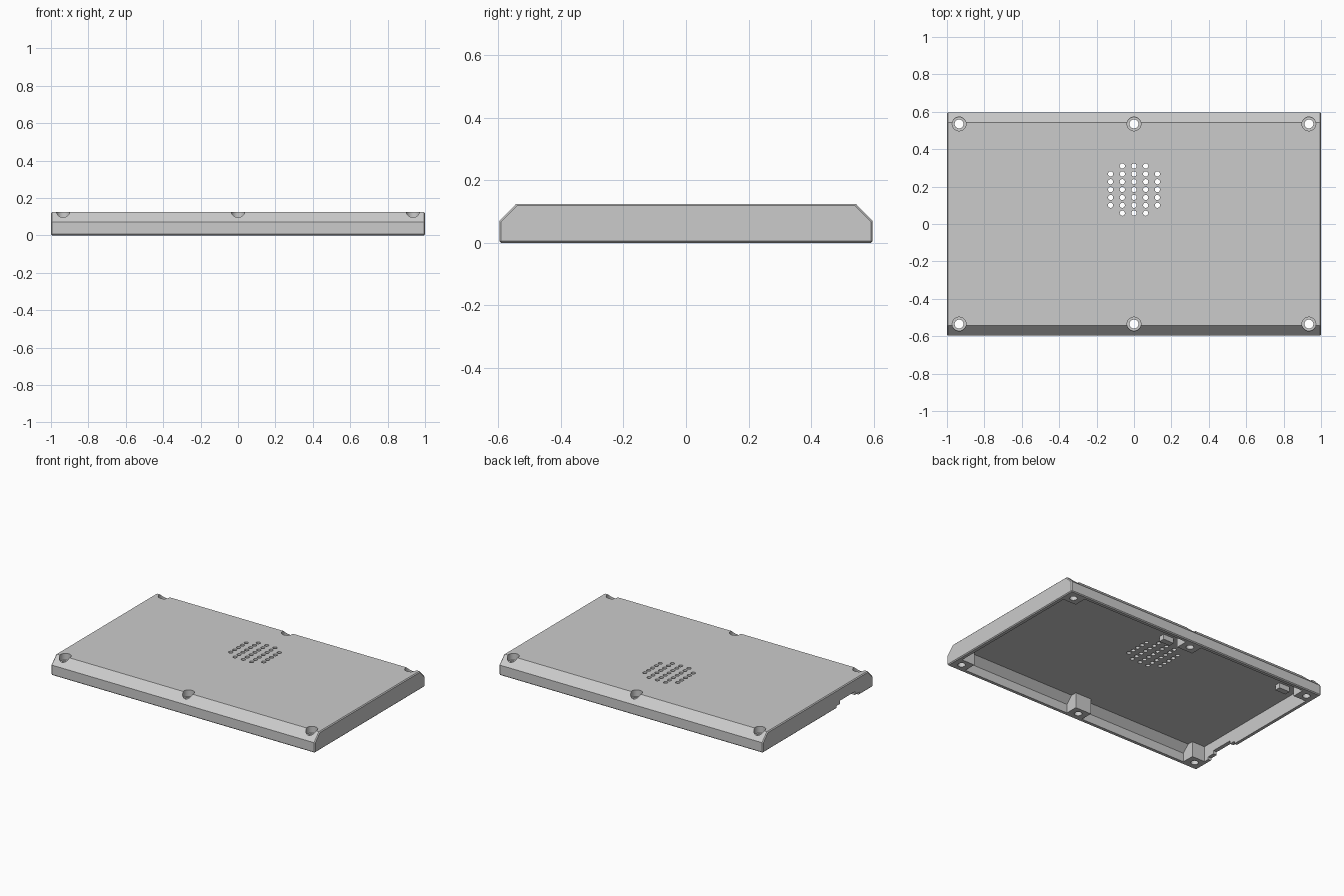
import bpy, bmesh, math
from mathutils import Matrix, Vector

cube = bpy.data.objects.get("Cube")
if cube:
    bpy.data.objects.remove(cube, do_unlink=True)

grey = bpy.data.materials.new("plain grey")
grey.use_nodes = True
COLOUR = (0.6, 0.6, 0.6, 1)
grey.diffuse_color = COLOUR
grey.node_tree.nodes["Principled BSDF"].inputs["Base Color"].default_value = COLOUR

SCREWS = [(x, y) for x in (-0.935, 0, 0.935) for y in (-0.535, 0.535)]


def finish(bm, name):
    bmesh.ops.recalc_face_normals(bm, faces=bm.faces)
    mesh = bpy.data.meshes.new(name)
    bm.to_mesh(mesh)
    bm.free()
    mesh.materials.append(grey)
    obj = bpy.data.objects.new(name, mesh)
    bpy.context.collection.objects.link(obj)
    return obj


def extrude_x(name, profile, half):
    """Extrude a mirrored (y, z) half profile along x."""
    bm = bmesh.new()
    points = profile + [(-y, z) for y, z in reversed(profile)]
    face = bm.faces.new([bm.verts.new((-half, y, z)) for y, z in points])
    new = bmesh.ops.extrude_face_region(bm, geom=[face])["geom"]
    bmesh.ops.translate(bm, vec=(2 * half, 0, 0),
                        verts=[v for v in new if isinstance(v, bmesh.types.BMVert)])
    return finish(bm, name)


def box(bm, lo, hi):
    lo, hi = Vector(lo), Vector(hi)
    bmesh.ops.create_cube(bm, size=1, matrix=Matrix.Translation((lo + hi) / 2)
                          @ Matrix.Diagonal((*(hi - lo), 1)))


def cylinder(bm, x, y, r, z0, z1, sides):
    bmesh.ops.create_cone(bm, cap_ends=True, segments=sides, radius1=r, radius2=r,
                          depth=z1 - z0, matrix=Matrix.Translation((x, y, (z0 + z1) / 2)))


def apply(obj, mod):
    bpy.context.view_layer.objects.active = obj
    bpy.ops.object.modifier_apply(modifier=mod.name)


def subtract(obj, cutter):
    mod = obj.modifiers.new("cut", "BOOLEAN")
    mod.operation, mod.solver, mod.object = "DIFFERENCE", "EXACT", cutter
    apply(obj, mod)
    bpy.data.objects.remove(cutter, do_unlink=True)


# Outer body with sloped long edges and tiny edge bevels
cover = extrude_x("case_cover", [(0.597, 0), (0.597, 0.07), (0.543, 0.125)], 1)
bevel = cover.modifiers.new("edge_bevel", "BEVEL")
bevel.width, bevel.segments, bevel.limit_method = 0.006, 1, "ANGLE"
bevel.angle_limit = math.radians(60)
apply(cover, bevel)

# Hollow inside, leaving screw posts and two ceiling tabs standing
cavity = extrude_x("cavity", [(0.57, -0.05), (0.57, 0.06), (0.525, 0.105)], 0.973)
bm = bmesh.new()
for x, y in SCREWS:
    s = math.copysign(1, y)
    x0, x1 = (x - 0.06, x + 0.06) if x == 0 else sorted((x - math.copysign(0.06, x), x * 1.2))
    y0, y1 = sorted((s * 0.485, s * 0.7))
    box(bm, (x0, y0, 0), (x1, y1, 0.2))
for x in (0.07, -0.86):
    box(bm, (x - 0.04, 0.375, 0.07), (x + 0.04, 0.415, 0.2))
subtract(cavity, finish(bm, "posts"))
subtract(cover, cavity)

# Screw holes with recessed heads
bm = bmesh.new()
for x, y in SCREWS:
    cylinder(bm, x, y, 0.037, 0.08, 0.2, 32)
subtract(cover, finish(bm, "screw_recesses"))
bm = bmesh.new()
for x, y in SCREWS:
    cylinder(bm, x, y, 0.024, -0.1, 0.2, 24)

# Speaker grille
for i in range(-2, 3):
    rows = 2 if abs(i) == 2 else 3
    for j in range(-rows, rows + 1):
        cylinder(bm, i * 0.0625, 0.184 + j * 0.042, 0.014, 0.05, 0.2, 16)
subtract(cover, finish(bm, "holes"))

# Connector openings in the lower edge of one end
bm = bmesh.new()
box(bm, (-1.1, -0.40, -0.1), (-0.95, -0.24, 0.04))
subtract(cover, finish(bm, "port_notch"))
bm = bmesh.new()
box(bm, (-1.1, -0.45, -0.1), (-0.95, -0.2, 0.018))
subtract(cover, finish(bm, "port_step"))

bpy.ops.object.select_all(action="DESELECT")
cover.select_set(True)
bpy.context.view_layer.objects.active = cover
bpy.ops.object.shade_smooth_by_angle(angle=math.radians(25))
